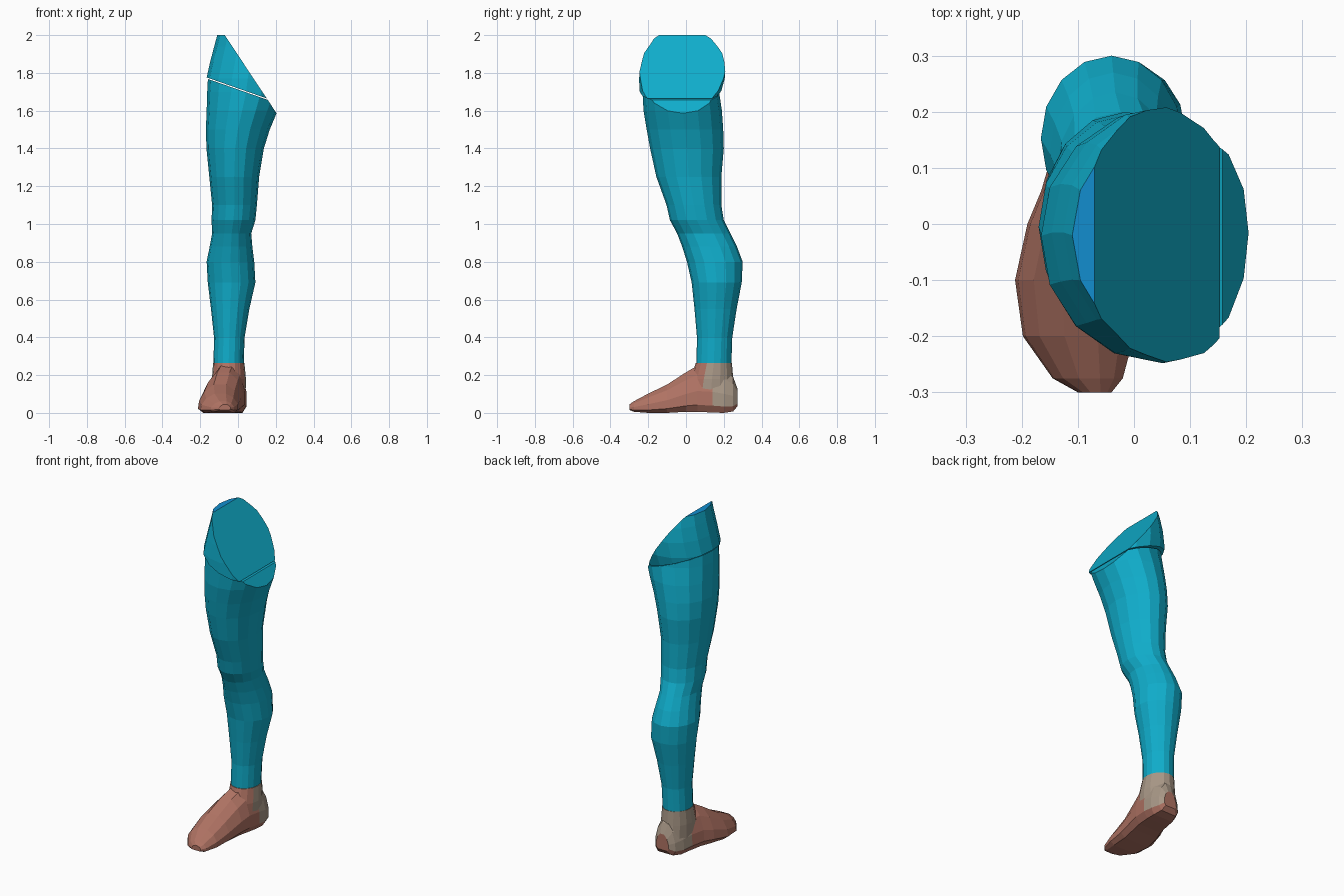
import bpy, bmesh, math
from mathutils import Vector


def material(name, color):
    m = bpy.data.materials.new(name)
    m.diffuse_color = (*color, 1)
    return m


TEAL = material("teal cloth", (0.005, 0.42, 0.60))
BLUE = material("blue top", (0.006, 0.27, 0.62))
BROWN = material("brown shoe", (0.43, 0.17, 0.125))
BEIGE = material("beige heel", (0.39, 0.31, 0.24))


def loft(rings):
    """Skin a list of equal-length point rings and cap both ends."""
    bm = bmesh.new()
    vs = [[bm.verts.new(p) for p in r] for r in rings]
    n = len(vs[0])
    for a, b in zip(vs, vs[1:]):
        for i in range(n):
            j = (i + 1) % n
            bm.faces.new((a[i], a[j], b[j], b[i]))
    bm.faces.new(vs[0][::-1])
    bm.faces.new(vs[-1])
    bmesh.ops.recalc_face_normals(bm, faces=bm.faces)
    return bm


def ring(z, x0, x1, y0, y1, n=16):
    cx, cy, rx, ry = (x0 + x1) / 2, (y0 + y1) / 2, (x1 - x0) / 2, (y1 - y0) / 2
    return [(cx + rx * math.cos(2 * math.pi * i / n),
             cy + ry * math.sin(2 * math.pi * i / n), z) for i in range(n)]


def cut(bm, co, no):
    """Remove everything on the normal side of a plane and close the hole."""
    res = bmesh.ops.bisect_plane(bm, geom=bm.verts[:] + bm.edges[:] + bm.faces[:],
                                 plane_co=Vector(co), plane_no=Vector(no), clear_outer=True)
    edges = [e for e in res["geom_cut"] if isinstance(e, bmesh.types.BMEdge) and e.is_boundary]
    bmesh.ops.holes_fill(bm, edges=edges, sides=0)
    bmesh.ops.recalc_face_normals(bm, faces=bm.faces)


def finish(bm, name, mats, rule=None):
    if rule:
        bm.normal_update()
        for f in bm.faces:
            f.material_index = rule(f.calc_center_median(), f.normal)
    me = bpy.data.meshes.new(name)
    bm.to_mesh(me)
    bm.free()
    for m in mats:
        me.materials.append(m)
    ob = bpy.data.objects.new(name, me)
    bpy.context.collection.objects.link(ob)
    return ob


SLANT_CO, SLANT_NO = (-0.07, 0, 2.0), (0.415, 0, 0.275)   # slanted hip cut
SEAM_CO, SEAM_NO = (0, 0, 1.712), (0.35, 0, 1)            # tilted seam

# trouser leg: z, x min, x max, y min, y max
leg = loft([ring(*r) for r in [
    (0.25, -0.130, 0.030, 0.055, 0.240),
    (0.40, -0.127, 0.035, 0.058, 0.245),
    (0.55, -0.143, 0.060, 0.045, 0.268),
    (0.69, -0.160, 0.092, 0.030, 0.295),
    (0.80, -0.166, 0.086, 0.005, 0.300),
    (0.88, -0.150, 0.076, -0.020, 0.270),
    (0.95, -0.137, 0.070, -0.047, 0.235),
    (1.02, -0.140, 0.092, -0.085, 0.200),
    (1.10, -0.137, 0.100, -0.103, 0.187),
    (1.25, -0.152, 0.112, -0.157, 0.187),
    (1.40, -0.167, 0.137, -0.190, 0.200),
    (1.50, -0.170, 0.168, -0.208, 0.197),
    (1.60, -0.166, 0.210, -0.225, 0.190),
    (1.70, -0.163, 0.250, -0.230, 0.175),
    (1.85, -0.155, 0.280, -0.230, 0.165)]])
cut(leg, SEAM_CO, SEAM_NO)
cut(leg, SLANT_CO, SLANT_NO)
finish(leg, "trouser_leg", [TEAL])

# hip section above the seam, with a flat blue top
hip = loft([ring(*r) for r in [
    (1.55, -0.170, 0.200, -0.235, 0.170),
    (1.68, -0.170, 0.250, -0.246, 0.180),
    (1.77, -0.167, 0.270, -0.248, 0.205),
    (1.86, -0.147, 0.280, -0.243, 0.212),
    (1.94, -0.126, 0.280, -0.235, 0.205),
    (2.00, -0.110, 0.270, -0.230, 0.190)]])
cut(hip, (0, 0, 1.718), (-0.35, 0, -1))
cut(hip, SLANT_CO, SLANT_NO)
finish(hip, "hip_section", [TEAL, BLUE], lambda c, n: int(n.z > 0.95 and c.z > 1.98))

# ankle collar: beige at the back, brown in front
ankle = loft([ring(*r) for r in [
    (0.08, -0.135, 0.040, 0.000, 0.262),
    (0.18, -0.138, 0.042, 0.025, 0.250),
    (0.265, -0.132, 0.034, 0.052, 0.243)]])
finish(ankle, "ankle_collar", [BROWN, BEIGE], lambda c, n: int(c.y > 0.11))

# shoe: cross-sections from toe to heel (y, x min, x max, bottom, top)
PROFILE = [(-.75, 0), (-1, .15), (-.95, .42), (-.7, .75), (-.25, 1),
           (.35, 1), (.75, .8), (1, .45), (1, .15), (.75, 0)]


def shoe_ring(y, x0, x1, z0, z1):
    c, h = (x0 + x1) / 2, (x1 - x0) / 2
    return [(c + u * h, y, z0 + v * (z1 - z0)) for u, v in PROFILE]


shoe = loft([shoe_ring(*r) for r in [
    (-0.300, -0.100, -0.040, 0.015, 0.045),
    (-0.275, -0.145, -0.020, 0.006, 0.062),
    (-0.200, -0.198, 0.000, 0.000, 0.102),
    (-0.100, -0.212, 0.010, 0.000, 0.150),
    (0.000, -0.190, 0.025, 0.006, 0.215),
    (0.060, -0.165, 0.036, 0.006, 0.250),
    (0.140, -0.142, 0.045, 0.002, 0.245),
    (0.200, -0.128, 0.045, 0.000, 0.225),
    (0.250, -0.105, 0.030, 0.008, 0.190),
    (0.272, -0.075, 0.010, 0.035, 0.130)]])
finish(shoe, "shoe", [BROWN, BEIGE],
       lambda c, n: int(0.16 < c.y < 0.262 and c.z > 0.05))
